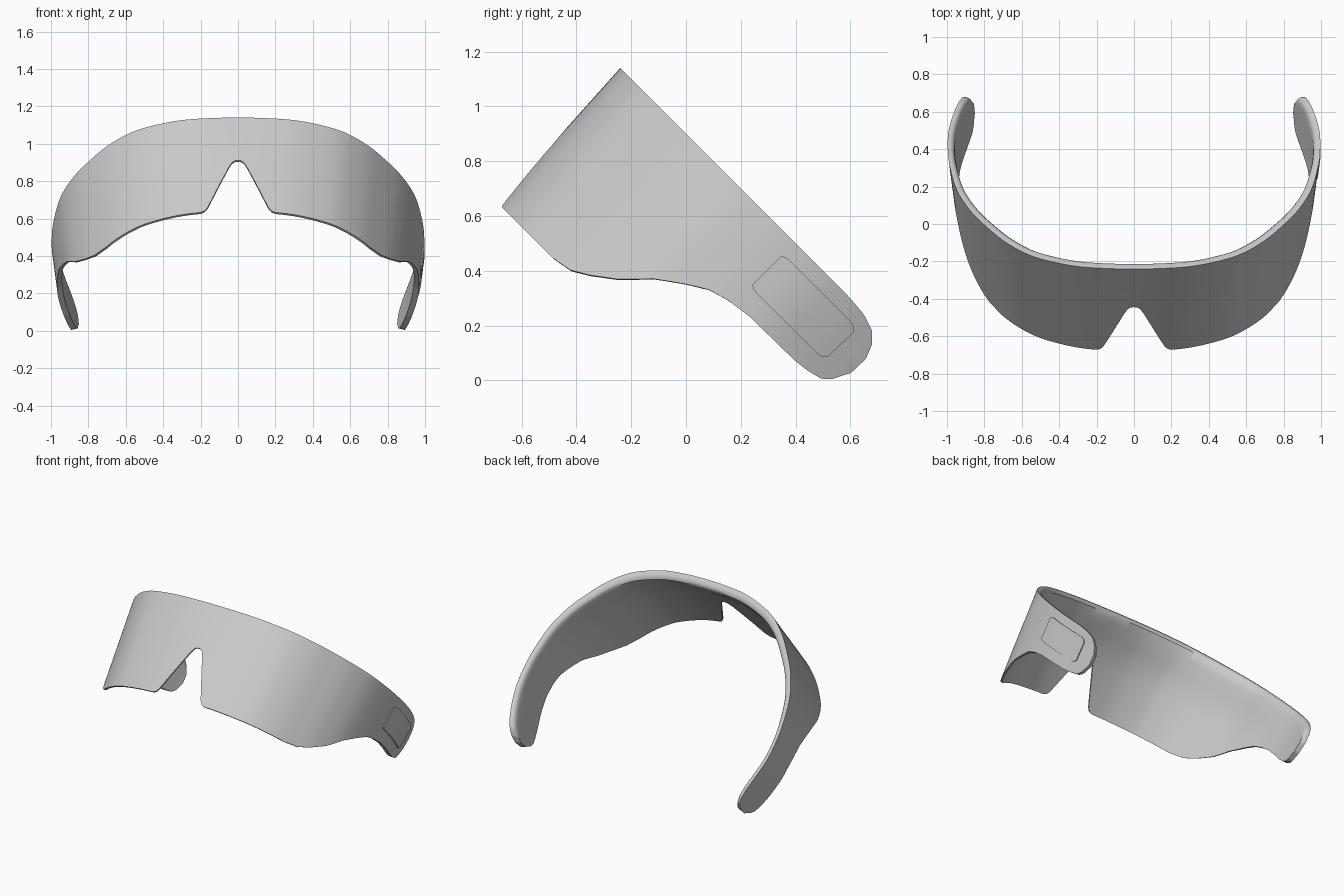
import bpy, bmesh, math
from mathutils import Vector

if "Cube" in bpy.data.objects:
    bpy.data.objects.remove(bpy.data.objects["Cube"])

C = math.sqrt(0.5)

# Plan of the top rim (half): sideways x, backwards u, in the tilted visor frame
PLAN = [(0, -.976), (.15, -.972), (.305, -.956), (.45, -.917), (.572, -.863),
        (.69, -.77), (.786, -.66), (.875, -.535), (.947, -.38), (.985, -.2),
        (.996, -.06), (.99, .08), (.957, .23), (.917, .36), (.899, .412)]
# Lower edge height by u, nose notch height by x, upper edge height by u
LOWER = [(-1, -.028), (-.70, -.028), (-.622, -.014), (-.548, .025), (-.456, .088),
         (-.36, .177), (-.251, .251), (-.18, .293), (-.10, .315), (0, .329),
         (.233, .332), (.297, .339), (.354, .354), (.382, .382), (.412, .445)]
NOTCH = [(0, .33), (.025, .327), (.042, .30), (.165, .005), (.18, -.018), (.205, -.028)]
UPPER = [(-1, .636), (.212, .636), (.29, .629), (.354, .608), (.389, .573), (.412, .52)]


def lerp_table(table, k):
    if k <= table[0][0]:
        return table[0][1]
    for (a, va), (b, vb) in zip(table, table[1:]):
        if k <= b:
            return va + (vb - va) * (k - a) / (b - a)
    return table[-1][1]


def spline(points, steps):
    """Smooth curve through the points, starting level at the mirror plane."""
    p = [Vector(q) for q in points]
    p = [Vector((-p[1].x, p[1].y))] + p + [2 * p[-1] - p[-2]]
    out = []
    for i in range(1, len(p) - 2):
        a, b, c, d = p[i - 1:i + 3]
        for k in range(steps):
            t = k / steps
            out.append(0.5 * (2 * b + (c - a) * t + (2 * a - 5 * b + 4 * c - d) * t * t
                              + (3 * b - a - 3 * c + d) * t ** 3))
    return out + [p[-2]]


curve = spline(PLAN, 9)
normals = []
for i, q in enumerate(curve):
    d = curve[min(i + 1, len(curve) - 1)] - curve[max(i - 1, 0)]
    normals.append(Vector((d.y, -d.x)).normalized() if i else Vector((0, -1)))


def surface(i, v, inward, side=1):
    """Point on the visor: column i, height v, depth below the outer skin."""
    q, n = curve[i], normals[i]
    lean = (.037 + .025 * min(1, q.x / .6)) * (.636 - v) / .664
    q = q - n * (lean + inward)
    return Vector((side * q.x, C * (q.y + v), C * (v - q.y)))


def thickness(i, v):
    f = min(1, max(0, (v - .33) / .3))
    f = f * f * (3 - 2 * f)
    u = curve[i].y
    arm = min(1, max(0, (u + .9) / .8))
    top = .058 - .022 * arm
    low = .012 + .02 * min(1, max(0, (u + .35) / .4))
    return low + (top - low) * f


def section(i, side):
    """Closed cross-section: up the outer skin, over the rim, down the inside."""
    q = curve[i]
    lo, hi = lerp_table(LOWER, q.y), lerp_table(UPPER, q.y)
    if q.x < .205:
        lo = max(lo, lerp_table(NOTCH, q.x))
    rows = [0, .15, .3, .45, .6, .75, .88, 1]
    ring = [surface(i, lo + (hi - lo) * r, 0, side) for r in rows]
    t = thickness(i, hi)
    for depth, drop in ((.45, 0), (.75, .006), (.93, .018)):
        ring.append(surface(i, hi - drop, t * depth, side))
    for r in (.88, .75, .6, .45, .3, .15, 0):
        v = lo + (hi - lo) * r
        ring.append(surface(i, v, thickness(i, v), side))
    return ring


def finish(name, bm, mat, angle):
    bmesh.ops.recalc_face_normals(bm, faces=bm.faces)
    me = bpy.data.meshes.new(name)
    bm.to_mesh(me)
    bm.free()
    me.materials.append(mat)
    ob = bpy.data.objects.new(name, me)
    bpy.context.collection.objects.link(ob)
    bpy.ops.object.select_all(action='DESELECT')
    ob.select_set(True)
    bpy.context.view_layer.objects.active = ob
    bpy.ops.object.shade_smooth_by_angle(angle=math.radians(angle))
    return ob


def loft(bm, rings):
    vs = [[bm.verts.new(p) for p in r] for r in rings]
    n = len(vs[0])
    for a, b in zip(vs, vs[1:]):
        for k in range(n):
            bm.faces.new((a[k], a[(k + 1) % n], b[(k + 1) % n], b[k]))
    bm.faces.new(vs[0])
    bm.faces.new(vs[-1])


grey = bpy.data.materials.new("light_grey")
grey.diffuse_color = (.6, .6, .6, 1)
grey.use_nodes = True
grey.node_tree.nodes["Principled BSDF"].inputs["Base Color"].default_value = grey.diffuse_color

# Wraparound visor with nose notch and side arms
last = len(curve) - 1
bm = bmesh.new()
loft(bm, [section(i, -1) for i in range(last, 0, -1)] + [section(i, 1) for i in range(last + 1)])
finish("visor_shell", bm, grey, 40)

# Raised rounded pad on the outside of the right arm
U0, U1, V0, V1, R = -.085, .311, .407, .577, .035
bm = bmesh.new()
rings = []
for i, q in enumerate(curve):
    if U0 <= q.y <= U1:
        e = max(0, R - min(q.y - U0, U1 - q.y))
        cut = R - math.sqrt(max(0, R * R - e * e))
        a, b = V0 + cut, V1 - cut
        rings.append([surface(i, a, .004), surface(i, a, -.007),
                      surface(i, b, -.007), surface(i, b, .004)])
loft(bm, rings)
finish("arm_pad", bm, grey, 30)
